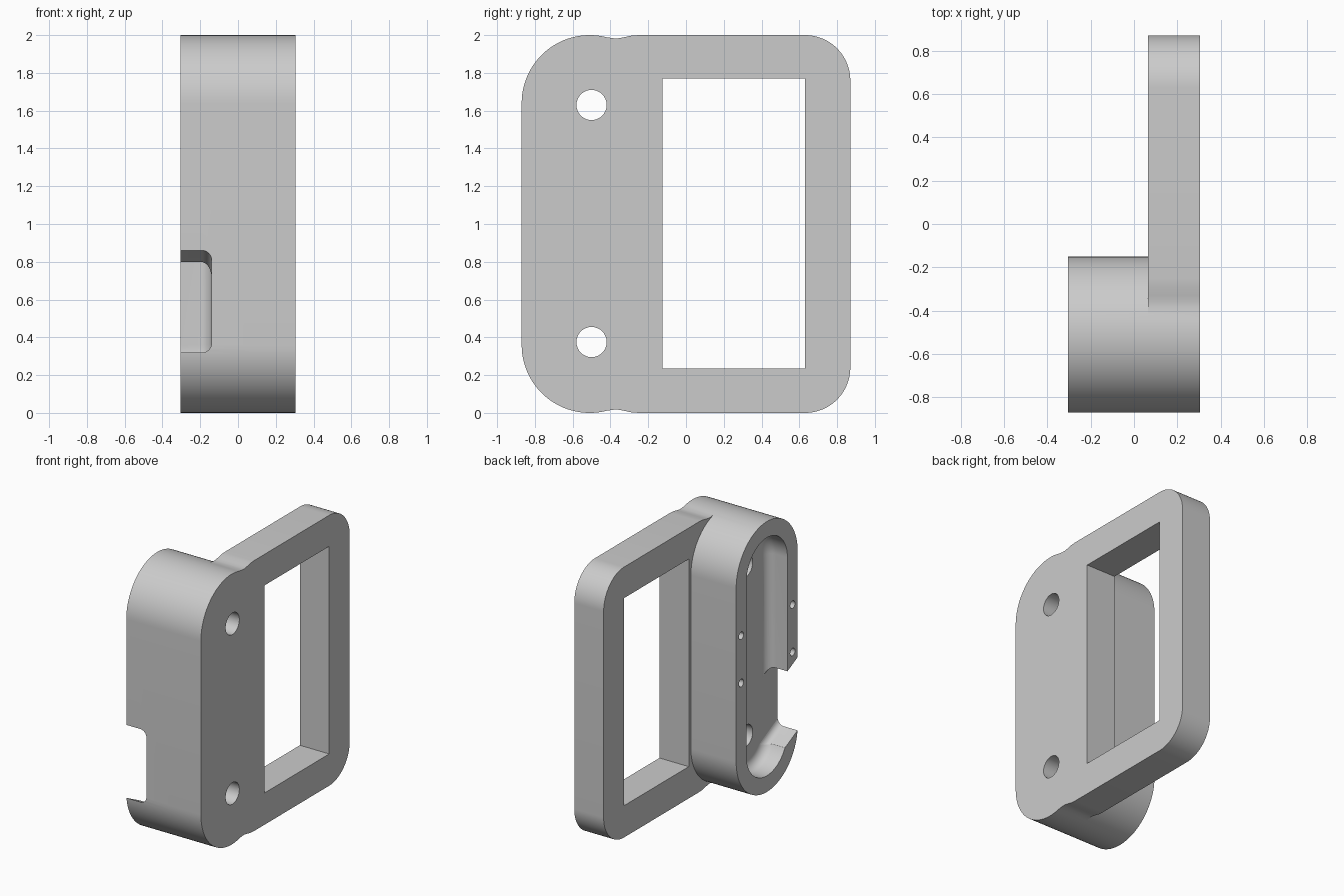
import bpy
import bmesh
from math import cos, sin, pi, radians

if "Cube" in bpy.data.objects:
    bpy.data.objects.remove(bpy.data.objects["Cube"], do_unlink=True)

grey = bpy.data.materials.new("light grey")
grey.use_nodes = True
grey.diffuse_color = (0.6, 0.6, 0.6, 1)
grey.node_tree.nodes["Principled BSDF"].inputs["Base Color"].default_value = grey.diffuse_color

LEFT, STEP, RIGHT = -0.305, 0.065, 0.305    # x of the housing face, plate back, plate face
FRONT, BACK = -0.87, 0.87
POST_Y, LOW, HIGH, R = -0.51, 0.36, 1.64, 0.36
FLOOR = -0.14                               # x of the pocket floor


def arc(cy, cz, r, start, end, steps=24):
    """Points on an arc, angles in degrees."""
    angles = [radians(start + (end - start) * i / steps) for i in range(steps + 1)]
    return [(cy + r * cos(a), cz + r * sin(a)) for a in angles]


def stadium(r):
    return arc(POST_Y, HIGH, r, 0, 180, 48) + arc(POST_Y, LOW, r, 180, 360, 48)


def loft(name, rings):
    """Closed solid skinned through rings of 3D points."""
    bm = bmesh.new()
    loops = [[bm.verts.new(p) for p in ring] for ring in rings]
    n = len(loops[0])
    for a, b in zip(loops, loops[1:]):
        for i in range(n):
            j = (i + 1) % n
            bm.faces.new((a[i], a[j], b[j], b[i]))
    bm.faces.new(loops[0])
    bm.faces.new(loops[-1])
    bmesh.ops.recalc_face_normals(bm, faces=bm.faces)
    mesh = bpy.data.meshes.new(name)
    bm.to_mesh(mesh)
    bm.free()
    mesh.materials.append(grey)
    obj = bpy.data.objects.new(name, mesh)
    bpy.context.collection.objects.link(obj)
    return obj


def prism(name, outline, x0, x1):
    return loft(name, [[(x, y, z) for y, z in outline] for x in (x0, x1)])


def combine(target, tool, operation):
    mod = target.modifiers.new(tool.name, "BOOLEAN")
    mod.operation, mod.solver, mod.object = operation, "EXACT", tool
    bpy.context.view_layer.objects.active = target
    bpy.ops.object.modifier_apply(modifier=mod.name)
    bpy.data.objects.remove(tool, do_unlink=True)


# Mounting plate: round front, shallow dip on the top edge, smaller back corners
dip = [(-0.38, 1.983), (-0.36, 1.983), (-0.33, 1.988), (-0.29, 1.997), (-0.25, 2.0)]
upper = arc(BACK - 0.24, 1.76, 0.24, 0, 90) + dip[::-1]
upper += [p for p in arc(POST_Y, HIGH, R, 0, 180, 48) if p[0] < -0.4]
outline = upper + [(y, 2 - z) for y, z in reversed(upper)]
body = prism("bracket_body", outline, STEP, RIGHT)

# Housing standing off the plate
combine(body, prism("housing", stadium(R), LEFT, STEP), "UNION")

# Rectangular window
window = [(-0.125, 0.235), (0.63, 0.235), (0.63, 1.77), (-0.125, 1.77)]
combine(body, prism("window", window, 0, 0.4), "DIFFERENCE")

# Pocket with a filleted floor
fillet = 0.07
rings = [(-0.4, 0.24)]
for i in range(9):
    a = i / 8 * pi / 2
    rings.append((FLOOR - fillet + fillet * sin(a), 0.24 - fillet + fillet * cos(a)))
pocket = loft("pocket", [[(x, y, z) for y, z in stadium(r)] for x, r in rings])
combine(body, pocket, "DIFFERENCE")

# Notch through the front wall, sloping down into the pocket
r = 0.05
section = arc(FLOOR - r, 0.32 + r, r, -90, 0, 8) + arc(FLOOR - r, 0.86 - r, r, 0, 90, 8)
section += [(-0.4, 0.86), (-0.4, 0.32)]
notch = loft("notch", [[(x, y, z - 0.5 * (y - FRONT)) for x, z in section]
                       for y in (-1.0, -0.6)])
combine(body, notch, "DIFFERENCE")

# Mounting holes through the plate
for z in (0.375, 1.63):
    hole = prism("mounting_hole", arc(-0.5, z, 0.08, 0, 348.75, 31), -0.25, 0.4)
    combine(body, hole, "DIFFERENCE")

# Small screw holes in the housing rim
for y in (-0.81, -0.21):
    for z in (0.92, 1.27):
        hole = prism("screw_hole", arc(y, z, 0.028, 0, 337.5, 15), -0.4, -0.15)
        combine(body, hole, "DIFFERENCE")

# Smooth curves, sharp edges
bpy.ops.object.select_all(action="DESELECT")
body.select_set(True)
bpy.context.view_layer.objects.active = body
bpy.ops.object.shade_smooth_by_angle(angle=radians(25))
